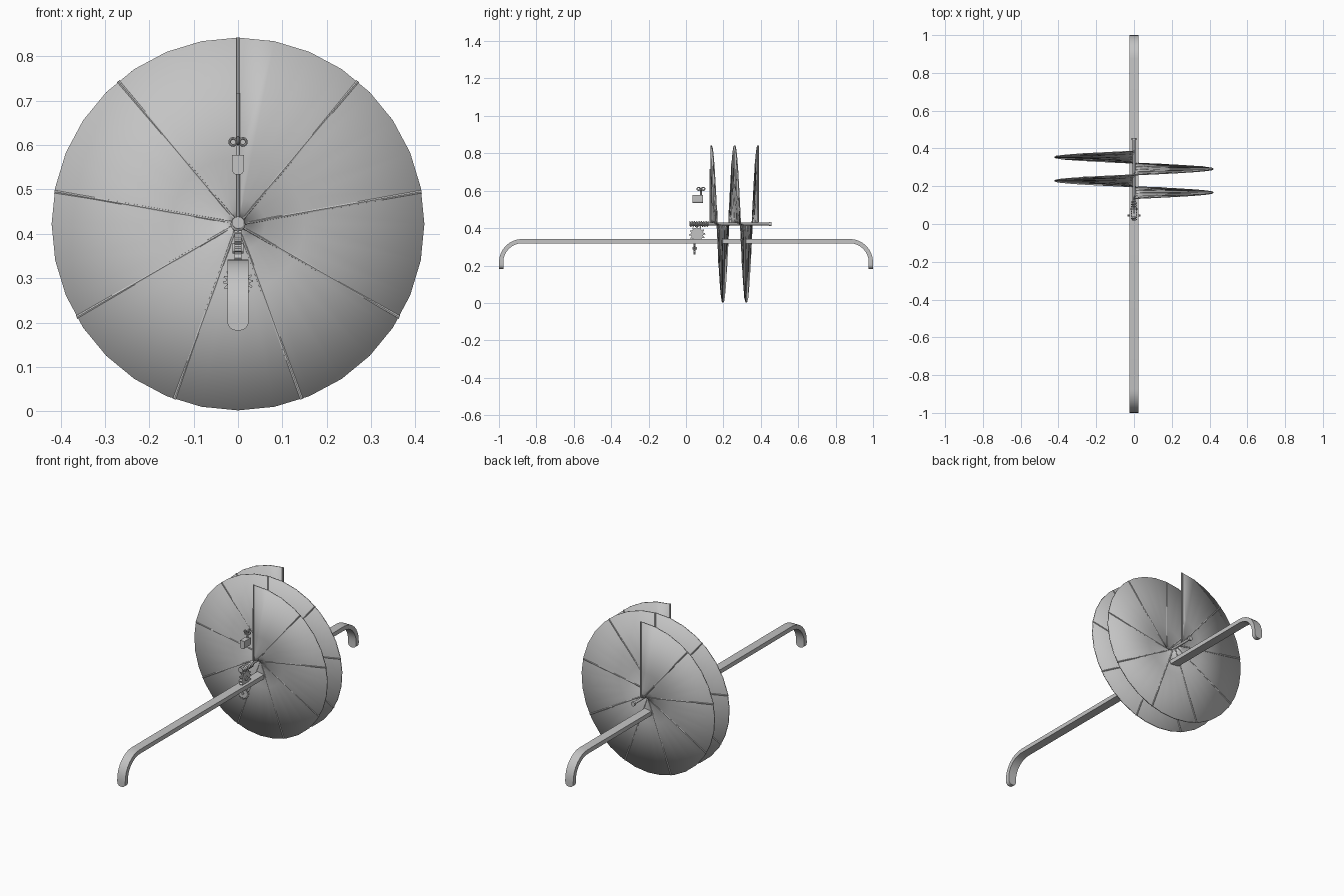
import bpy, bmesh, math
from mathutils import Vector, Matrix

cube = bpy.data.objects.get("Cube")
if cube:
    bpy.data.objects.remove(cube, do_unlink=True)

grey = bpy.data.materials.new("plain grey")
grey.use_nodes = True
COLOUR = (0.55, 0.55, 0.55, 1)
grey.diffuse_color = COLOUR
grey.node_tree.nodes["Principled BSDF"].inputs["Base Color"].default_value = COLOUR

AXIS_Z = 0.422
RADIUS = 0.42
PITCH = 0.125
START_Y = 0.135
TURNS = 2
STEPS = 32


def finish(name, bm):
    """Turn a bmesh into a named, smooth shaded object."""
    bmesh.ops.recalc_face_normals(bm, faces=bm.faces)
    mesh = bpy.data.meshes.new(name)
    bm.to_mesh(mesh)
    bm.free()
    obj = bpy.data.objects.new(name, mesh)
    bpy.context.collection.objects.link(obj)
    mesh.materials.append(grey)
    bpy.ops.object.select_all(action="DESELECT")
    obj.select_set(True)
    bpy.context.view_layer.objects.active = obj
    bpy.ops.object.shade_smooth_by_angle(angle=math.radians(30))
    return obj


def rod(name, a, b, radius, sides=12):
    """Round bar between two points."""
    a, b = Vector(a), Vector(b)
    turn = (b - a).to_track_quat("Z", "Y").to_matrix().to_4x4()
    bm = bmesh.new()
    bmesh.ops.create_cone(bm, cap_ends=True, segments=sides, radius1=radius,
                          radius2=radius, depth=(b - a).length,
                          matrix=Matrix.Translation((a + b) / 2) @ turn)
    return finish(name, bm)


def prism(name, outline, depth, round_edge=None, radius=0):
    """Extrude a closed outline of 3D points, optionally rounding some edges."""
    bm = bmesh.new()
    face = bm.faces.new([bm.verts.new(p) for p in outline])
    moved = bmesh.ops.extrude_face_region(bm, geom=[face])["geom"]
    bmesh.ops.translate(bm, vec=depth,
                        verts=[g for g in moved if isinstance(g, bmesh.types.BMVert)])
    if round_edge:
        edges = [e for e in bm.edges if round_edge(e.verts[0].co, e.verts[1].co)]
        bmesh.ops.bevel(bm, geom=edges, offset=radius, segments=6,
                        profile=0.5, affect="EDGES")
    return finish(name, bm)


def gear(name, centre, radius, teeth, width, axis):
    """Toothed wheel turning about the x or y axis."""
    points = []
    for i in range(teeth * 4):
        r = radius if i % 4 < 2 else radius * 0.76
        a = math.tau * i / (teeth * 4)
        u, v = r * math.cos(a), r * math.sin(a)
        local = Vector((-width / 2, u, v)) if axis == "X" else Vector((u, -width / 2, v))
        points.append(Vector(centre) + local)
    depth = (width, 0, 0) if axis == "X" else (0, width, 0)
    return prism(name, points, depth)


def ring(name, centre, radius, thickness, rotation):
    bpy.ops.mesh.primitive_torus_add(location=centre, rotation=rotation,
                                     major_radius=radius, minor_radius=thickness,
                                     major_segments=16, minor_segments=8)
    obj = bpy.context.object
    obj.name = name
    obj.data.materials.append(grey)
    bpy.ops.object.shade_smooth_by_angle(angle=math.radians(40))


def helix(angle, r):
    return Vector((r * math.sin(angle), START_Y + PITCH * angle / math.tau,
                   AXIS_Z + r * math.cos(angle)))


# Spiral blade of two full turns
bm = bmesh.new()
rows = [[bm.verts.new(helix(math.tau * i / STEPS, r))
         for r in (0.008, 0.03, 0.06, 0.15, RADIUS)]
        for i in range(TURNS * STEPS + 1)]
for low, high in zip(rows, rows[1:]):
    for j in range(len(low) - 1):
        bm.faces.new((low[j], low[j + 1], high[j + 1], high[j]))
blade = finish("spiral_blade", bm)
solid = blade.modifiers.new("thickness", "SOLIDIFY")
solid.thickness = 0.006
solid.offset = 0

# Radial ribs, nine to a turn
for i in range(TURNS * 9 + 1):
    a = math.radians(40 * i)
    rod("blade_rib", helix(a, 0.01), helix(a, RADIUS), 0.0045, 8)
rod("front_edge_rod", (0, 0.129, AXIS_Z), (0, 0.129, 0.717), 0.004, 8)

# Central shaft with end cap
rod("shaft", (0, 0.1, AXIS_Z), (0, 0.45, AXIS_Z), 0.007, 16)
rod("shaft_end_cap", (0, 0.444, AXIS_Z), (0, 0.456, AXIS_Z), 0.012, 16)

# Worm screw on the front of the shaft
bm = bmesh.new()
rows = []
for i in range(65):
    y = 0.02 + 0.1 * i / 64
    ringverts = []
    for j in range(16):
        a = math.tau * j / 16
        r = 0.0135 + 0.0035 * math.cos(math.tau * i / 8 - a)
        ringverts.append(bm.verts.new((r * math.sin(a), y, AXIS_Z + r * math.cos(a))))
    rows.append(ringverts)
for low, high in zip(rows, rows[1:]):
    for j in range(16):
        k = (j + 1) % 16
        bm.faces.new((low[j], low[k], high[k], high[j]))
bm.faces.new(rows[0])
bm.faces.new(rows[-1])
finish("worm_screw", bm)

# Gear train under the worm
gear("worm_wheel", (0, 0.06, 0.367), 0.043, 12, 0.016, "X")
rod("worm_wheel_hub", (-0.012, 0.06, 0.367), (0.012, 0.06, 0.367), 0.012)
gear("lower_gear", (0, 0.045, 0.292), 0.034, 16, 0.009, "Y")
rod("lower_gear_axle", (0, 0.035, 0.292), (0, 0.06, 0.292), 0.007)

# Long bar with both ends bent down
TOP, THICK, BEND, HALF_WIDTH = 0.342, 0.023, 0.125, 0.024


def bend(radius):
    return [(1 - BEND + radius * math.sin(a), TOP - BEND + radius * math.cos(a))
            for a in (math.pi / 2 * i / 8 for i in range(9))]


outer = bend(BEND) + [(1, 0.182)]
inner = [(1 - THICK, 0.182)] + bend(BEND - THICK)[::-1]
half = outer + inner
mirrored = [(-y, z) for y, z in half]
outline = half + mirrored[::-1]
prism("bent_bar", [(-HALF_WIDTH, y, z) for y, z in outline], (2 * HALF_WIDTH, 0, 0),
      lambda p, q: p.z < 0.183 and q.z < 0.183 and abs(p.x - q.x) < 0.001, 0.021)

# Small tap above the worm: body, stem and looped handle
box = [(-0.013, 0.036, 0.533), (0.013, 0.036, 0.533),
       (0.013, 0.036, 0.577), (-0.013, 0.036, 0.577)]
prism("tap_body", box, (0, 0.055, 0),
      lambda p, q: p.z < 0.54 and q.z < 0.54 and abs(p.y - q.y) > 0.01, 0.011)
rod("tap_stem", (0, 0.08, 0.57), (0, 0.08, 0.612), 0.005)
for side in (-1, 1):
    ring("handle_side_loop", (side * 0.011, 0.08, 0.607), 0.008, 0.003,
         (math.pi / 2, 0, 0))
    ring("handle_end_loop", (0, 0.08 + side * 0.013, 0.61), 0.008, 0.003,
         (0, math.pi / 2, 0))
